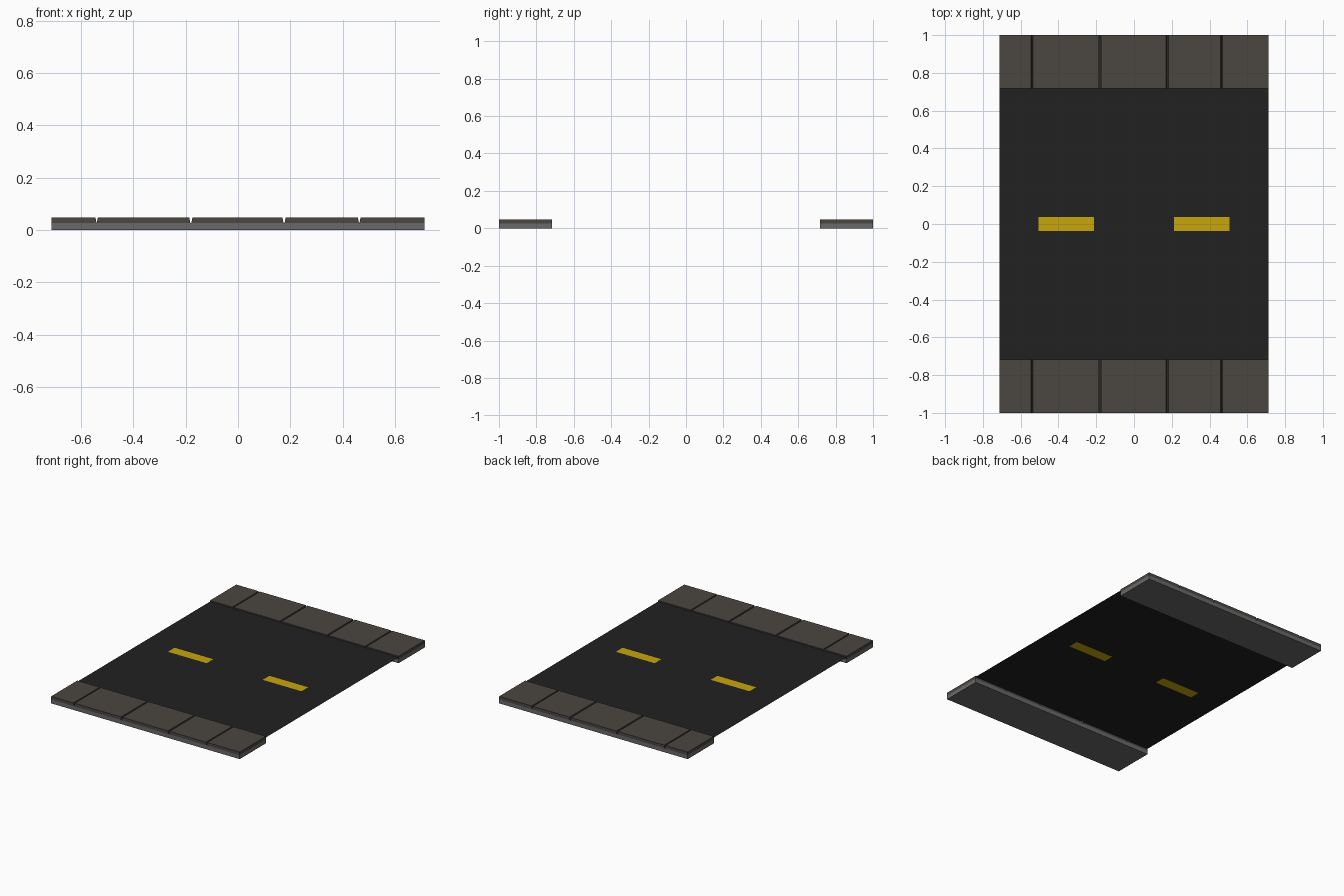
import bpy
import bmesh

cube = bpy.data.objects.get("Cube")
if cube:
    bpy.data.objects.remove(cube, do_unlink=True)

HALF_W, HALF_L, INNER = 0.713, 1.0, 0.717
BASE_TOP, TILE_TOP, ROAD_Z = 0.027, 0.048, 0.04


def material(name, color):
    m = bpy.data.materials.new(name)
    m.use_nodes = True
    m.diffuse_color = (*color, 1)
    m.node_tree.nodes["Principled BSDF"].inputs["Base Color"].default_value = (*color, 1)
    return m


asphalt = material("asphalt", (0.015, 0.015, 0.015))
yellow = material("yellow paint", (0.58, 0.38, 0.004))
stone = material("paving stone", (0.069, 0.061, 0.051))
concrete = material("concrete", (0.145, 0.14, 0.138))


def finish(name, bm, mats):
    mesh = bpy.data.meshes.new(name)
    bm.to_mesh(mesh)
    bm.free()
    for m in mats:
        mesh.materials.append(m)
    obj = bpy.data.objects.new(name, mesh)
    bpy.context.collection.objects.link(obj)
    return obj


def block(name, x0, x1, y0, y1, z0, z1, mat, taper_left=0, taper_right=0):
    """Box whose top can be narrowed at either end in x."""
    bm = bmesh.new()
    bmesh.ops.create_cube(bm, size=1)
    for v in bm.verts:
        top = v.co.z > 0
        if v.co.x < 0:
            v.co.x = x0 + taper_left * top
        else:
            v.co.x = x1 - taper_right * top
        v.co.y = y1 if v.co.y > 0 else y0
        v.co.z = z1 if top else z0
    return finish(name, bm, [mat])


# Road sheet with two dashes cut into it
bm = bmesh.new()
xs = [-HALF_W, -0.505, -0.212, 0.212, 0.505, HALF_W]
ys = [-INNER, -0.036, 0.036, INNER]
grid = [[bm.verts.new((x, y, ROAD_Z)) for x in xs] for y in ys]
for j in range(len(ys) - 1):
    for i in range(len(xs) - 1):
        f = bm.faces.new((grid[j][i], grid[j][i + 1], grid[j + 1][i + 1], grid[j + 1][i]))
        f.material_index = int(j == 1 and i in (1, 3))
finish("road", bm, [asphalt, yellow])

# Pavements: a concrete base carrying five slabs with V joints
joints = [-HALF_W, -0.54, -0.18, 0.176, 0.463, HALF_W]
gaps = [0, 0.0005, 0.002, 0.002, 0.001, 0]
for side, sign in (("front", -1), ("back", 1)):
    y0, y1 = sorted((sign * INNER, sign * HALF_L))
    block(side + "_pavement_base", -HALF_W, HALF_W, y0, y1, 0, BASE_TOP, concrete)
    last = len(joints) - 2
    for i in range(last + 1):
        block(f"{side}_slab_{i + 1}", joints[i] + gaps[i], joints[i + 1] - gaps[i + 1],
              y0, y1, BASE_TOP, TILE_TOP, stone,
              0.004 * (i > 0), 0.004 * (i < last))
